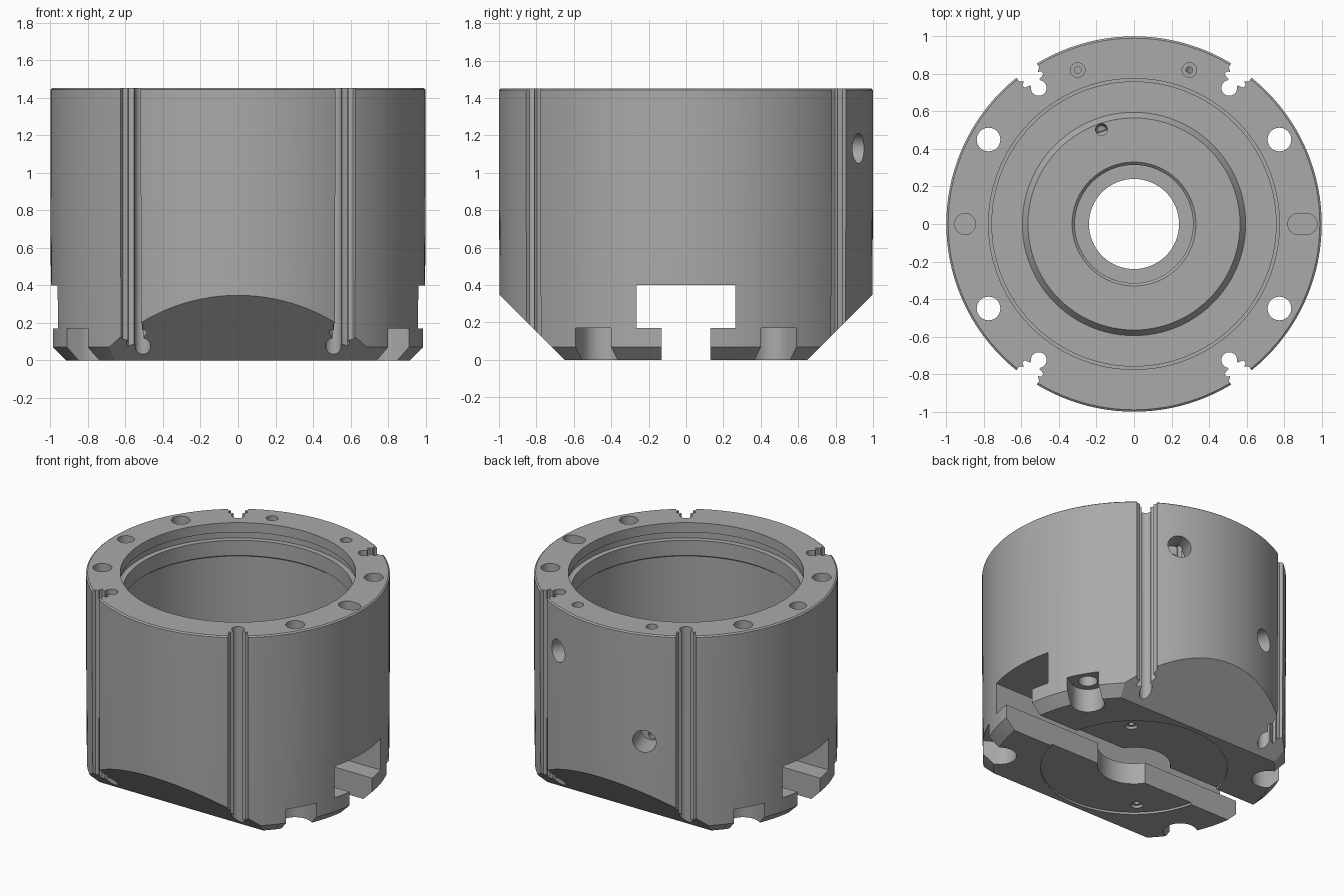
import bpy, bmesh, math
from mathutils import Matrix, Vector

if "Cube" in bpy.data.objects:
    bpy.data.objects.remove(bpy.data.objects["Cube"])

rad = math.radians


def finish(name, bm):
    bmesh.ops.recalc_face_normals(bm, faces=bm.faces[:])
    me = bpy.data.meshes.new(name)
    bm.to_mesh(me)
    bm.free()
    ob = bpy.data.objects.new(name, me)
    bpy.context.collection.objects.link(ob)
    return ob


def lathe(name, profile, seg=96):
    """Closed solid from (radius, height) pairs, capped at both ends."""
    bm = bmesh.new()
    rings = [[bm.verts.new((r * math.cos(2 * math.pi * i / seg),
                            r * math.sin(2 * math.pi * i / seg), z))
              for i in range(seg)] for r, z in profile]
    for a, b in zip(rings, rings[1:]):
        for i in range(seg):
            j = (i + 1) % seg
            bm.faces.new((a[i], a[j], b[j], b[i]))
    bm.faces.new(rings[0])
    bm.faces.new(rings[-1])
    return finish(name, bm)


def rod(name, p, q, r, seg=32):
    p, q = Vector(p), Vector(q)
    d = q - p
    m = Matrix.Translation((p + q) / 2) @ d.to_track_quat('Z', 'Y').to_matrix().to_4x4()
    bm = bmesh.new()
    bmesh.ops.create_cone(bm, cap_ends=True, segments=seg, radius1=r, radius2=r,
                          depth=d.length, matrix=m)
    return finish(name, bm)


def prism(name, pts, z0, z1, angle=0.0):
    """Upright prism of a plan outline, turned about z."""
    bm = bmesh.new()
    f = bm.faces.new([bm.verts.new((x, y, z0)) for x, y in pts])
    ext = bmesh.ops.extrude_face_region(bm, geom=[f])
    bmesh.ops.translate(bm, vec=(0, 0, z1 - z0),
                        verts=[v for v in ext['geom'] if isinstance(v, bmesh.types.BMVert)])
    bmesh.ops.rotate(bm, verts=bm.verts[:], matrix=Matrix.Rotation(angle, 3, 'Z'))
    return finish(name, bm)


def rect(x0, x1, y0, y1):
    return [(x0, y0), (x1, y0), (x1, y1), (x0, y1)]


def polar(r, az, z):
    return (r * math.cos(rad(az)), r * math.sin(rad(az)), z)


# Main body with a chamfered foot and a fine top bevel
body = lathe("housing_body", [(0.925, 0), (0.995, 0.07), (0.997, 0.4), (1.0, 0.9),
                              (1.0, 1.442), (0.99, 1.45)], 128)
cut = []

# Stepped bore with ring groove, floor and raised centre boss, then the through hole
cut.append(lathe("bore", [(0.775, 1.5), (0.775, 1.38), (0.795, 1.38), (0.795, 1.33),
                          (0.757, 1.33), (0.757, 1.22), (0.77, 1.21), (0.77, 0.70),
                          (0.595, 0.70), (0.565, 0.74), (0.33, 0.74), (0.315, 0.725),
                          (0.315, 0.62), (0.24, 0.62), (0.24, -0.1)]))

# Shallow round recess under the base
cut.append(lathe("base_recess", [(0.615, 0.015), (0.615, -0.1)]))

# T-slot running side to side
cut.append(prism("slot_neck", rect(-1.2, 1.2, -0.13, 0.13), -0.1, 0.3))
cut.append(prism("slot_head", rect(-1.2, 1.2, -0.265, 0.265), 0.17, 0.40))

# Sloped flats at front and back
for s in (-1, 1):
    bm = bmesh.new()
    prof = [(0.65, 0), (0.45, -0.2), (1.3, -0.2), (1.3, 0.65)]
    a = [bm.verts.new((-1.3, s * y, z)) for y, z in prof]
    b = [bm.verts.new((1.3, s * y, z)) for y, z in prof]
    bm.faces.new(a)
    bm.faces.new(b)
    for i in range(4):
        j = (i + 1) % 4
        bm.faces.new((a[i], a[j], b[j], b[i]))
    cut.append(finish("sloped_flat", bm))

# Upright seal channels: stepped mouth opening into a round groove
arc = [(0.885 + 0.042 * math.cos(rad(t)), 0.042 * math.sin(rad(t)))
       for t in range(45, 316, 18)]
half = [(1.1, 0.066), (0.975, 0.066), (0.958, 0.045), (0.948, 0.062), (0.93, 0.062), (0.922, 0.03)]
channel = half + arc + [(x, -y) for x, y in reversed(half)]
for az in (55, 125, 235, 305):
    cut.append(prism("seal_channel", channel, -0.1, 1.6, rad(az)))

# Through bolt holes with open pockets at the foot
for sx in (-1, 1):
    for sy in (-1, 1):
        x, y = sx * 0.775, sy * 0.45
        cut.append(rod("bolt_hole", (x, y, 0.1), (x, y, 1.6), 0.063))
        d = math.hypot(x, y)
        pocket = [(d + 0.11 * math.cos(rad(t)), 0.11 * math.sin(rad(t)))
                  for t in range(90, 271, 12)]
        cut.append(prism("bolt_pocket", [(1.2, 0.11)] + pocket + [(1.2, -0.11)],
                         -0.1, 0.17, math.atan2(y, x)))

# Dowel hole and dowel slot in the rim
cut.append(rod("dowel_hole", (-0.9, 0, 1.3), (-0.9, 0, 1.6), 0.056))
ends = [(0.92 if abs(t) <= 90 else 0.875, t) for t in list(range(-90, 91, 15)) + list(range(91, 270, 16)) + [270]]
cut.append(prism("dowel_slot", [(0.875 + (0.045 if i < 13 else 0) + 0.056 * math.cos(rad(t)),
                                 0.056 * math.sin(rad(t))) for i, (_, t) in enumerate(ends)], 1.3, 1.6))

# Small stepped holes in the rear rim
for x in (-0.3, 0.295):
    cut.append(rod("rim_port", (x, 0.82, 1.40), (x, 0.82, 1.6), 0.039, 24))
    cut.append(rod("rim_drilling", (x, 0.82, 1.13), (x, 0.82, 1.5), 0.018, 16))

# Side ports at the back
cut.append(rod("upper_port", polar(0.86, 67.5, 1.13), polar(1.2, 67.5, 1.13), 0.08))
cut.append(rod("upper_drilling", polar(0.82, 67.5, 1.13), polar(1.0, 67.5, 1.13), 0.02, 16))
cut.append(rod("lower_port", polar(0.80, 109, 0.67), polar(1.2, 109, 0.67), 0.08))
cut.append(rod("lower_drilling", polar(0.52, 109, 0.58), polar(0.9, 109, 0.65), 0.028, 16))
cut.append(rod("floor_drilling", polar(0.515, 109, 0.58), polar(0.545, 109, 0.85), 0.032, 16))

# Small countersunk holes under the base
for az in (48, 228):
    cut.append(rod("base_port", polar(0.52, az, -0.1), polar(0.52, az, 0.035), 0.04, 24))
    cut.append(rod("base_drilling", polar(0.52, az, -0.1), polar(0.52, az, 0.12), 0.02, 16))

# Cut everything, then discard the cutters
for c in cut:
    c.hide_render = True
    m = body.modifiers.new(c.name, 'BOOLEAN')
    m.operation = 'DIFFERENCE'
    m.solver = 'EXACT'
    m.object = c
bpy.context.view_layer.update()
dg = bpy.context.evaluated_depsgraph_get()
mesh = bpy.data.meshes.new_from_object(body.evaluated_get(dg))
body.modifiers.clear()
body.data = mesh
for c in cut:
    bpy.data.objects.remove(c, do_unlink=True)

# Plain metal colour and smooth curved walls
mat = bpy.data.materials.new("machined_grey")
mat.diffuse_color = (0.40, 0.40, 0.40, 1)
mat.use_nodes = True
mat.node_tree.nodes["Principled BSDF"].inputs["Base Color"].default_value = mat.diffuse_color
mesh.materials.clear()
mesh.materials.append(mat)
mesh.polygons.foreach_set("material_index", [0] * len(mesh.polygons))
bpy.context.view_layer.objects.active = body
body.select_set(True)
bpy.ops.object.shade_smooth_by_angle(angle=rad(25))
